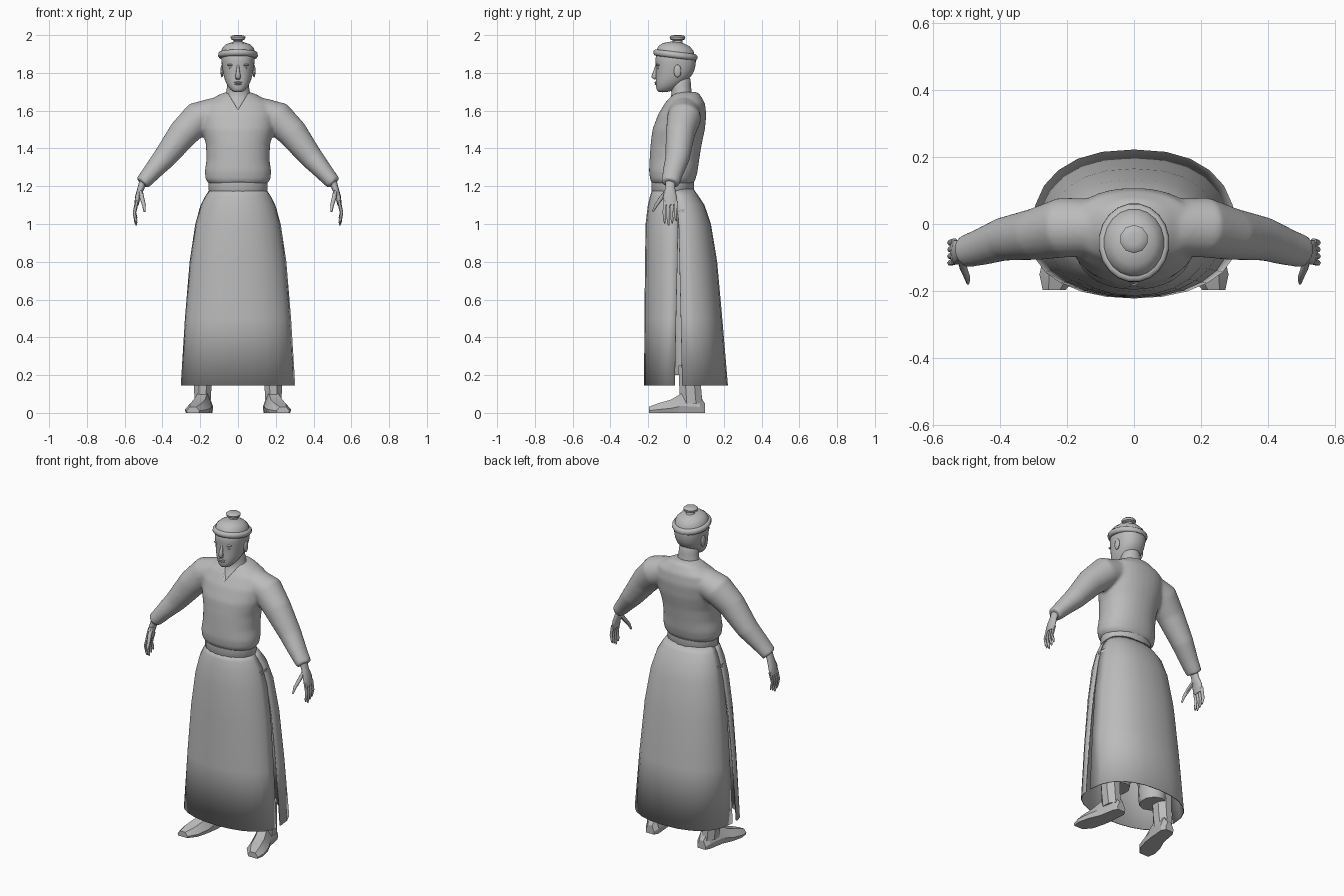
import bpy
import bmesh
from math import cos, sin, pi, radians
from mathutils import Vector

if "Cube" in bpy.data.objects:
    bpy.data.objects.remove(bpy.data.objects["Cube"])

grey = bpy.data.materials.new("plain_grey")
grey.use_nodes = True
colour = (.5, .5, .5, 1)
grey.diffuse_color = colour
grey.node_tree.nodes["Principled BSDF"].inputs["Base Color"].default_value = colour


def add_object(name, bm, angle=50, mirror=False, subsurf=0):
    """Turn a bmesh into a shaded object, optionally mirrored and subdivided."""
    bmesh.ops.recalc_face_normals(bm, faces=bm.faces)
    mesh = bpy.data.meshes.new(name)
    bm.to_mesh(mesh)
    bm.free()
    mesh.materials.append(grey)
    mesh.shade_smooth()
    mesh.set_sharp_from_angle(angle=radians(angle))
    obj = bpy.data.objects.new(name, mesh)
    bpy.context.collection.objects.link(obj)
    if mirror:
        obj.modifiers.new("mirror", "MIRROR").use_mirror_merge = False
    if subsurf:
        mod = obj.modifiers.new("subdivide", "SUBSURF")
        mod.levels = mod.render_levels = subsurf
    return obj


def power(value, p):
    return abs(value) ** p * (1 if value >= 0 else -1)


def ring(z, rx, front, back, x=0, n=16, p=1.0, tilt=0):
    """Horizontal oval section from its half width and front and back depth."""
    mid, ry = (front + back) / 2, (back - front) / 2
    points = []
    for i in range(n):
        a = 2 * pi * (i + .5) / n
        y = ry * power(sin(a), p)
        points.append((x + rx * power(cos(a), p), mid + y, z - tilt * y))
    return points


def loft(bm, rings, closed=True):
    """Bridge the sections with quads, capping both ends of closed ones."""
    rows = [[bm.verts.new(p) for p in r] for r in rings]
    n = len(rows[0])
    for low, high in zip(rows, rows[1:]):
        for i in range(n if closed else n - 1):
            j = (i + 1) % n
            bm.faces.new((low[i], low[j], high[j], high[i]))
    if closed:
        bm.faces.new(rows[0][::-1])
        bm.faces.new(rows[-1])


def lofted(name, rows, angle=50, mirror=False, subsurf=0, **shape):
    bm = bmesh.new()
    loft(bm, [ring(*row, **shape) for row in rows])
    return add_object(name, bm, angle, mirror, subsurf)


def tube(bm, path, n=8, side=1):
    """Limb along (point, radius, depth) stations."""
    points = [Vector((p[0] * side, p[1], p[2])) for p, _, _ in path]
    rings = []
    for i, (_, radius, depth) in enumerate(path):
        d = (points[min(i + 1, len(path) - 1)] - points[max(i - 1, 0)]).normalized()
        u = d.cross(Vector((0, 1, 0))).normalized()
        v = u.cross(d)
        angles = [2 * pi * k / n for k in range(n)]
        rings.append([points[i] + u * radius * cos(a) + v * depth * sin(a) for a in angles])
    loft(bm, rings)


def ball(name, place, size, mirror=False):
    bm = bmesh.new()
    bmesh.ops.create_uvsphere(bm, u_segments=12, v_segments=8, radius=1)
    bmesh.ops.scale(bm, vec=size, verts=bm.verts)
    bmesh.ops.translate(bm, vec=place, verts=bm.verts)
    return add_object(name, bm, 80, mirror)


# Tunic: torso and both sleeves fused into one soft skin
bm = bmesh.new()
torso = [(1.21, .15, -.175, .035), (1.235, .172, -.19, .05), (1.28, .176, -.196, .062),
         (1.34, .167, -.193, .07), (1.42, .17, -.188, .083), (1.5, .19, -.178, .1),
         (1.58, .2, -.148, .108), (1.64, .18, -.112, .1), (1.685, .1, -.075, .075),
         (1.7, .06, -.055, .055)]
loft(bm, [ring(*row, n=32, p=.92) for row in torso])
sleeve = [((.12, -.01, 1.59), .08, .085), ((.21, -.01, 1.56), .09, .09),
          ((.29, -.03, 1.48), .08, .078), ((.39, -.045, 1.35), .062, .065),
          ((.46, -.07, 1.27), .048, .055), ((.508, -.083, 1.215), .04, .048)]
for side in (1, -1):
    tube(bm, sleeve, 20, side)
tunic = add_object("tunic", bm)
fuse = tunic.modifiers.new("fuse", "REMESH")
fuse.mode = "VOXEL"
fuse.voxel_size = .009
fuse.use_smooth_shade = True
soften = tunic.modifiers.new("soften", "SMOOTH")
soften.factor = .5
soften.iterations = 8

# V-shaped neckline opening
bm = bmesh.new()
loft(bm, [[(-.07, y, 1.72), (.07, y, 1.72), (0, y, 1.605)] for y in (-.3, -.05)])
cutter = add_object("neckline_cutter", bm)
cutter.hide_render = True
cutter.hide_viewport = True
cut = tunic.modifiers.new("neckline", "BOOLEAN")
cut.object = cutter
cut.operation = "DIFFERENCE"

# Neck and head
lofted("neck", [(1.56, .08, -.14, .03), (1.61, .085, -.118, .04), (1.65, .08, -.093, .04),
                (1.685, .066, -.074, .035), (1.73, .058, -.085, .025),
                (1.8, .056, -.09, .03)], 70, subsurf=1)
lofted("head", [(1.697, .022, -.148, -.1), (1.71, .042, -.158, -.06), (1.745, .066, -.162, -.01),
                (1.79, .08, -.16, .042), (1.84, .088, -.162, .054), (1.88, .091, -.166, .056),
                (1.92, .085, -.155, .045)], 80, subsurf=1, p=.88)

# Face details
bm = bmesh.new()
tube(bm, [((0, -.154, 1.84), .006, .008), ((0, -.164, 1.805), .01, .01),
          ((0, -.168, 1.78), .015, .016), ((0, -.16, 1.768), .012, .008)])
nose = add_object("nose", bm, 80)
nose.data.transform(nose.matrix_world)
ball("brow", (.036, -.147, 1.842), (.024, .01, .006), True)
ball("eye", (.034, -.146, 1.824), (.014, .007, .006), True)
ball("ear", (.085, -.045, 1.81), (.008, .02, .034), True)
ball("upper_lip", (0, -.158, 1.749), (.022, .009, .005))
ball("lower_lip", (0, -.157, 1.74), (.018, .009, .005))

# Cap with rolled brim, dome and top knob
lofted("cap", [(1.878, .092, -.16, .047), (1.88, .1, -.168, .056), (1.89, .106, -.174, .062),
               (1.903, .105, -.173, .061), (1.911, .098, -.165, .053), (1.912, .09, -.156, .045),
               (1.93, .085, -.148, .04), (1.95, .064, -.122, .018), (1.962, .03, -.08, -.015)],
       n=20, tilt=.12)
lofted("cap_knob", [(1.95, .034, -.079, -.011), (1.962, .026, -.071, -.019),
                    (1.972, .026, -.071, -.019), (1.978, .039, -.084, -.006),
                    (1.99, .042, -.087, -.003), (1.997, .034, -.079, -.011),
                    (2, .018, -.063, -.027)], n=10)

# Hands
bm = bmesh.new()
tube(bm, [((.5, -.083, 1.235), .02, .028), ((.514, -.084, 1.19), .018, .027),
          ((.53, -.085, 1.145), .015, .038), ((.538, -.083, 1.1), .011, .037)], 10)
for i in range(4):
    y = -.112 + .02 * i
    tip = 1.0 + .012 * abs(i - 1)
    tube(bm, [((.535, y, 1.12), .01, .01), ((.548, y - .004, 1.06), .009, .009),
              ((.541, y - .002, tip + .01), .008, .008), ((.538, y, tip - .008), .004, .004)], 6)
tube(bm, [((.518, -.095, 1.18), .013, .014), ((.508, -.133, 1.135), .012, .012),
          ((.498, -.158, 1.1), .01, .01), ((.495, -.176, 1.065), .005, .005)], 6)
add_object("hand", bm, 60, True)

# Belt
lofted("belt", [(1.172, .153, -.181, .041), (1.178, .157, -.184, .044),
                (1.22, .157, -.184, .044), (1.225, .15, -.178, .038)], 35, n=20)

# Robe skirt: front and back panels, parting in a slit at each side
skirt = [(1.185, .148, -.06, -.178, -.06, .04), (1.15, .172, -.055, -.19, -.055, .065),
         (1.1, .198, -.046, -.202, -.046, .098), (1.0, .226, -.042, -.214, -.038, .132),
         (.8, .256, -.046, -.217, -.034, .165), (.5, .281, -.053, -.22, -.027, .192),
         (.145, .303, -.06, -.222, -.02, .222)]


def skirt_panel(name, edge, depth, p):
    bm = bmesh.new()
    rings = []
    for row in skirt:
        reach = row[depth] - row[edge]
        angles = [pi * i / 12 for i in range(13)]
        rings.append([(row[1] * power(cos(a), p), row[edge] + reach * power(sin(a), p), row[0])
                      for a in angles])
    loft(bm, rings, closed=False)
    # Point the outer side away from the body before thickening inward
    bmesh.ops.recalc_face_normals(bm, faces=bm.faces)
    panel = add_object(name, bm)
    if sum(f.normal.y * f.center.y for f in panel.data.polygons) < 0:
        panel.data.flip_normals()
    shell = panel.modifiers.new("thickness", "SOLIDIFY")
    shell.thickness = .006
    shell.offset = -1


skirt_panel("skirt_front", 2, 3, .95)
skirt_panel("skirt_back", 4, 5, .85)

# Trouser legs under the skirt
lofted("trouser_leg", [(.2, .07, -.075, .085), (.23, .075, -.08, .09), (.6, .08, -.1, .08),
                       (1.08, .08, -.12, .04)], mirror=True, n=10, x=.17 - .04)

# Boots: faceted shaft and foot turned slightly outward
lofted("boot_shaft", [(.05, .045, -.035, .092), (.13, .05, -.04, .085), (.25, .054, -.045, .08)],
       20, True, n=8, x=.187)
bm = bmesh.new()
foot = [(.1, .175, .028, .05), (.075, .175, .044, .09), (-.02, .187, .05, .105),
        (-.08, .205, .06, .07), (-.15, .223, .059, .05), (-.197, .238, .034, .032)]
rings = []
for y, x, w, h in foot:
    rings.append([(x - w * .9, y, 0), (x + w * .9, y, 0), (x + w, y, h * .35),
                  (x + w * .5, y, h), (x - w * .5, y, h), (x - w, y, h * .35)])
loft(bm, rings)
add_object("boot_foot", bm, 20, True)
